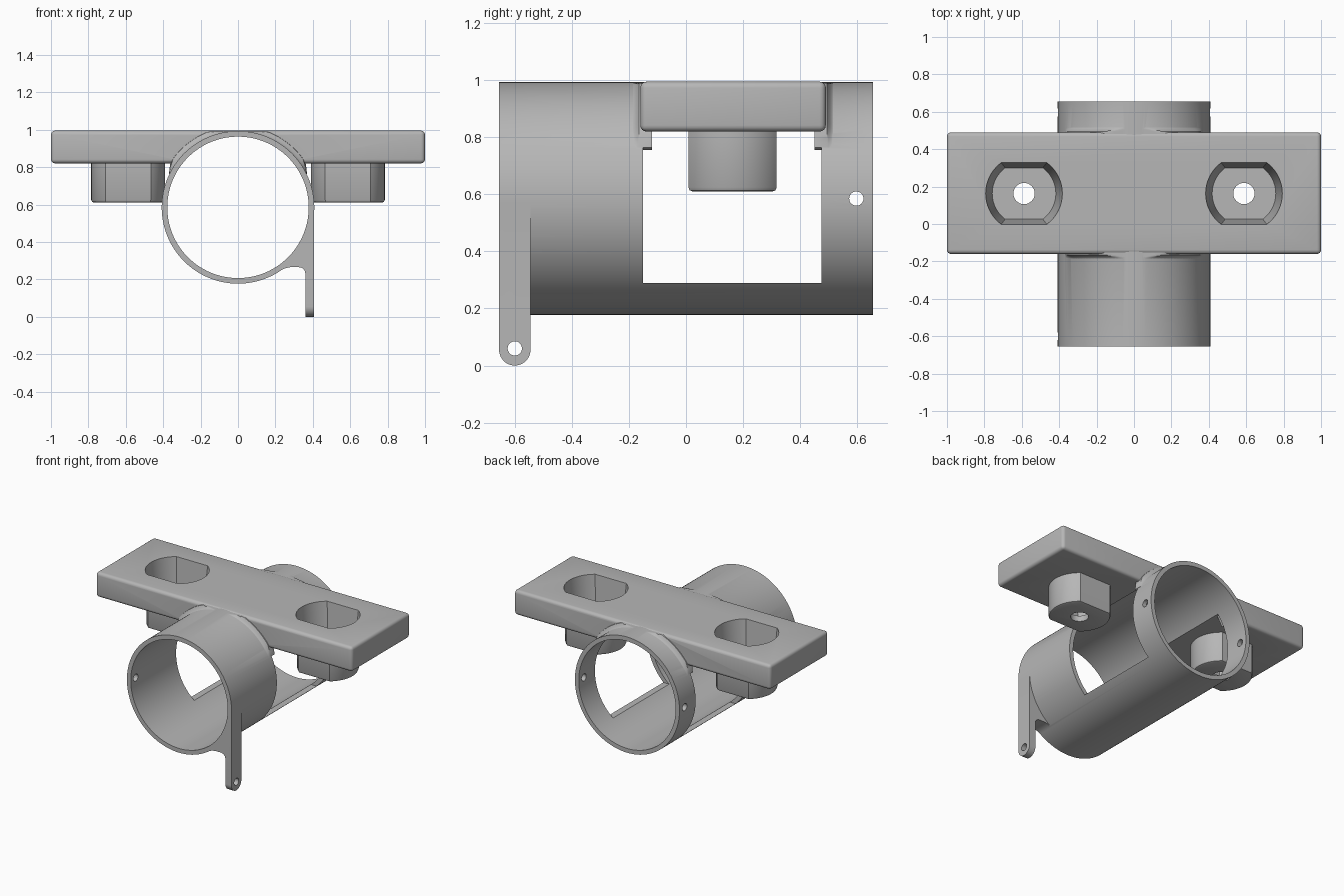
import bpy, bmesh
from math import sin, cos, pi, radians, asin

cube = bpy.data.objects.get("Cube")
if cube:
    bpy.data.objects.remove(cube, do_unlink=True)

grey = bpy.data.materials.new("mid grey")
grey.use_nodes = True
COLOUR = (0.47, 0.47, 0.47, 1)
grey.diffuse_color = COLOUR
grey.node_tree.nodes["Principled BSDF"].inputs["Base Color"].default_value = COLOUR

AXIS_Z, R_OUT, R_IN = 0.585, 0.408, 0.378      # tube axis height and radii
Y0, Y1 = -0.655, 0.655                         # tube ends
PLATE_Y0, PLATE_Y1, PLATE_BOTTOM, PLATE_TOP = -0.16, 0.49, 0.82, 0.995
CUP_X, CUP_Y = 0.588, 0.163


def loft(name, rings):
    """Closed solid through matching rings of points."""
    bm = bmesh.new()
    loops = [[bm.verts.new(p) for p in ring] for ring in rings]
    n = len(loops[0])
    for a, b in zip(loops, loops[1:]):
        for i in range(n):
            j = (i + 1) % n
            bm.faces.new((a[i], a[j], b[j], b[i]))
    bm.faces.new(loops[0])
    bm.faces.new(loops[-1])
    bmesh.ops.recalc_face_normals(bm, faces=bm.faces)
    mesh = bpy.data.meshes.new(name)
    bm.to_mesh(mesh)
    bm.free()
    obj = bpy.data.objects.new(name, mesh)
    bpy.context.collection.objects.link(obj)
    mesh.materials.append(grey)
    return obj


def circle(r, n):
    return [(r * cos(2 * pi * i / n), r * sin(2 * pi * i / n)) for i in range(n)]


def rod(name, axis, r, centre, lo, hi, n=32):
    """Cylinder along one axis; centre gives the other two coordinates."""
    def place(u, v, t):
        p = [u + centre[0], v + centre[1]]
        p.insert("xyz".index(axis), t)
        return p
    return loft(name, [[place(u, v, t) for u, v in circle(r, n)] for t in (lo, hi)])


def box(name, x0, x1, y0, y1, z0, z1):
    return loft(name, [[(x0, y0, z), (x1, y0, z), (x1, y1, z), (x0, y1, z)]
                       for z in (z0, z1)])


def slot(side, r, half, z):
    """Circle with two flats, as a ring at height z."""
    a = asin(half / r)
    angles = [-a + 2 * a * i / 24 for i in range(25)]
    angles += [pi + t for t in angles]
    return [(side * CUP_X + r * cos(t), CUP_Y + r * sin(t), z) for t in angles]


def apply_modifier(obj, mod):
    bpy.context.view_layer.objects.active = obj
    bpy.ops.object.modifier_apply(modifier=mod.name)


def combine(base, other, operation):
    mod = base.modifiers.new("combine", 'BOOLEAN')
    mod.operation, mod.solver, mod.object = operation, 'EXACT', other
    apply_modifier(base, mod)
    bpy.data.objects.remove(other, do_unlink=True)


# Tube with its side windows
body = rod("tube_bracket", "y", R_OUT, (0, AXIS_Z), Y0, Y1, 128)
combine(body, box("window", -1, 1, -0.15, 0.475, 0.29, PLATE_BOTTOM + 0.02), 'DIFFERENCE')

# Mounting plate with rounded edges
plate = box("mounting_plate", -1, 1, PLATE_Y0, PLATE_Y1, PLATE_BOTTOM, PLATE_TOP)
bevel = plate.modifiers.new("round", 'BEVEL')
bevel.width, bevel.segments = 0.022, 4
apply_modifier(plate, bevel)
combine(body, plate, 'UNION')


# Coved fillets where the tube meets the plate sides
def fillet(edge, outward):
    rings = []
    for i in range(61):
        deg = 26 + 128 * i / 60
        a = radians(deg)
        fade = min(1, (deg - 25) / 12, (155 - deg) / 12)
        section = [(edge - outward * 0.04, 0.39)]
        for k in range(7):
            t = k / 6
            y = edge + outward * (0.03 * t if k else -0.04)
            r = R_OUT - 0.001 + 0.036 * fade * (1 - sin(t * pi / 2))
            section.append((y, min(r, 0.405 / sin(a))))
        section.append((edge + outward * 0.03, 0.39))
        rings.append([(r * cos(a), y, AXIS_Z + r * sin(a)) for y, r in section])
    return loft("plate_fillet", rings)


combine(body, fillet(PLATE_Y0, -1), 'UNION')
combine(body, fillet(PLATE_Y1, 1), 'UNION')

# Bolt cups under the plate
for side in (-1, 1):
    steps = [(0.61, 0.015), (0.614, 0.005), (0.625, 0), (PLATE_BOTTOM + 0.03, 0)]
    cup = loft("bolt_cup", [slot(side, 0.197 - d, 0.155 - d, z) for z, d in steps])
    combine(body, cup, 'UNION')

# Hanging leg with a rounded foot
leg_y, leg_r = -0.6, 0.055
foot = [(leg_y - leg_r * cos(pi * i / 24), leg_r - leg_r * sin(pi * i / 24))
        for i in range(25)]
outline = foot + [(leg_y + leg_r, AXIS_Z), (leg_y - leg_r, AXIS_Z)]
combine(body, loft("leg", [[(x, y, z) for y, z in outline] for x in (0.36, 0.4075)]), 'UNION')

# Web joining leg to tube
cove = [(0.325 + 0.035 * cos(pi * i / 16), 0.23 + 0.035 * sin(pi * i / 16)) for i in range(9)]
web = [(0.385, 0.55), (0.385, 0.23)] + cove + [(0.28, 0.265), (0.255, 0.26), (0.22, 0.246), (0.2, 0.3)]
combine(body, loft("leg_web", [[(x, y, z) for x, z in web]
                               for y in (leg_y - leg_r, leg_y + leg_r)]), 'UNION')

# Bore, bolt pockets and holes
combine(body, rod("bore", "y", R_IN, (0, AXIS_Z), Y0 - 0.1, Y1 + 0.1, 128), 'DIFFERENCE')
for side in (-1, 1):
    pocket = loft("pocket", [slot(side, 0.17, 0.137, 0.65),
                             slot(side, 0.205, 0.165, PLATE_TOP + 0.002)])
    combine(body, pocket, 'DIFFERENCE')
    combine(body, rod("bolt_hole", "z", 0.057, (side * CUP_X, CUP_Y), 0.5, 0.8), 'DIFFERENCE')
combine(body, rod("rear_pin_hole", "x", 0.025, (0.597, AXIS_Z), -0.6, 0.6), 'DIFFERENCE')
combine(body, rod("front_pin_hole", "x", 0.025, (leg_y, AXIS_Z), -0.6, 0), 'DIFFERENCE')
combine(body, rod("leg_hole", "x", 0.025, (leg_y, 0.06), 0.2, 0.6), 'DIFFERENCE')

# Smooth curves, sharp edges
bpy.ops.object.select_all(action='DESELECT')
body.select_set(True)
bpy.context.view_layer.objects.active = body
bpy.ops.object.shade_smooth_by_angle(angle=radians(30))
